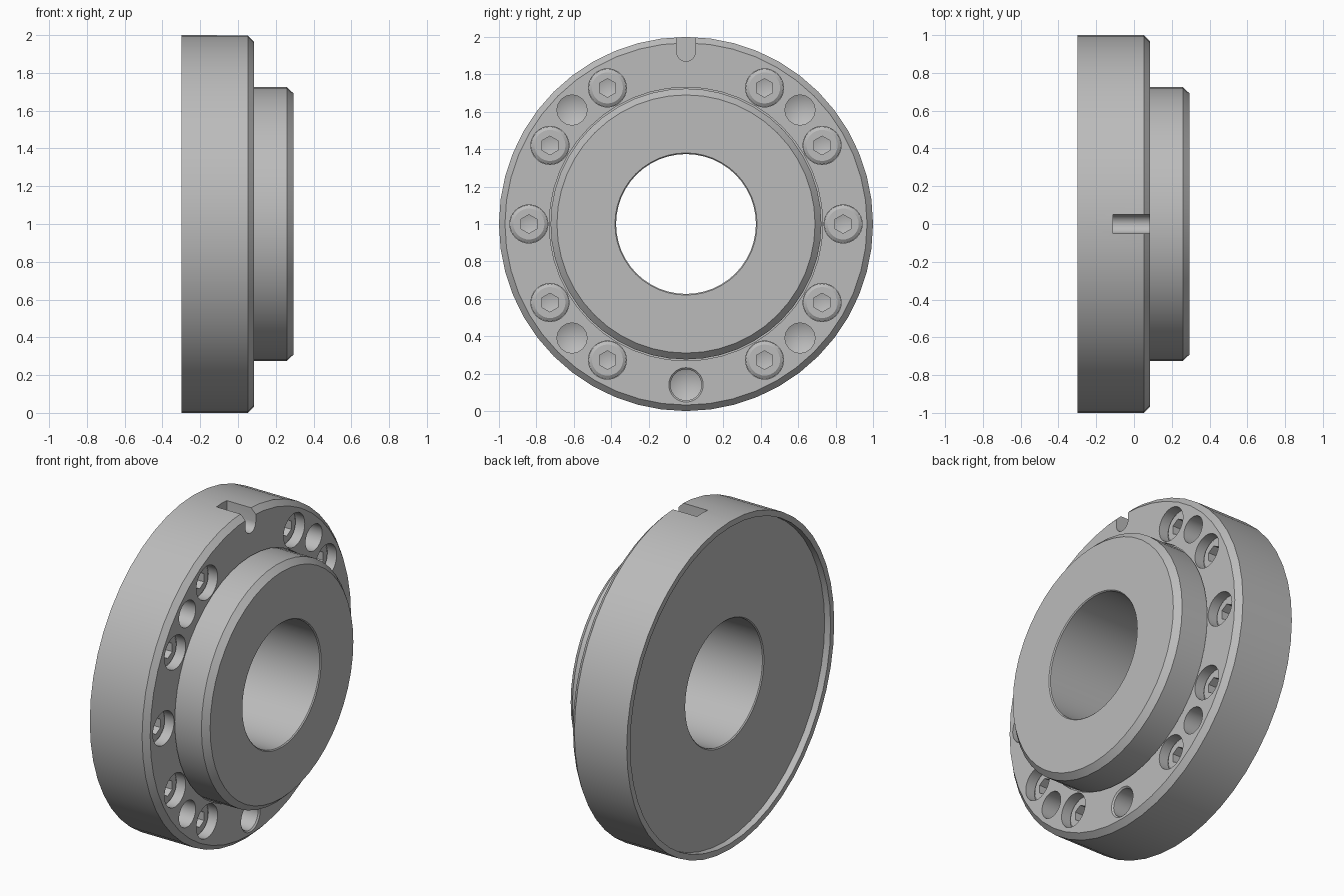
import bpy, bmesh
from math import sin, cos, pi, radians
from mathutils import Matrix

cube = bpy.data.objects.get("Cube")
if cube:
    bpy.data.objects.remove(cube)

steel = bpy.data.materials.new("grey_steel")
steel.use_nodes = True
GREY = (0.5, 0.5, 0.5, 1)
steel.diffuse_color = GREY
steel.node_tree.nodes["Principled BSDF"].inputs["Base Color"].default_value = GREY


def lathe(bm, profile, sides, y=0, z=0, closed=False):
    """Revolve (x, radius) points around an x-parallel axis; a zero radius makes a tip."""
    rings = []
    for x, r in profile:
        if r == 0:
            rings.append([bm.verts.new((x, y, z))] * sides)
        else:
            rings.append([bm.verts.new((x, y + r * sin(2 * pi * i / sides),
                                        z + r * cos(2 * pi * i / sides))) for i in range(sides)])
    pairs = list(zip(rings, rings[1:]))
    if closed:
        pairs.append((rings[-1], rings[0]))
    for a, b in pairs:
        for i in range(sides):
            j = (i + 1) % sides
            corners = list(dict.fromkeys((a[i], a[j], b[j], b[i])))
            bm.faces.new(corners)


def make(name, bm):
    bmesh.ops.recalc_face_normals(bm, faces=bm.faces)
    mesh = bpy.data.meshes.new(name)
    bm.to_mesh(mesh)
    bm.free()
    mesh.materials.append(steel)
    ob = bpy.data.objects.new(name, mesh)
    bpy.context.collection.objects.link(ob)
    return ob


def select(ob):
    bpy.ops.object.select_all(action='DESELECT')
    ob.select_set(True)
    bpy.context.view_layer.objects.active = ob


def cut(ob, cutter):
    mod = ob.modifiers.new("cut", 'BOOLEAN')
    mod.operation = 'DIFFERENCE'
    mod.solver = 'EXACT'
    mod.object = cutter
    select(ob)
    bpy.ops.object.modifier_apply(modifier=mod.name)
    bpy.data.objects.remove(cutter)


def smooth(ob):
    select(ob)
    bpy.ops.object.shade_smooth_by_angle(angle=radians(28))


def on_circle(radius, degrees):
    a = radians(degrees)
    return radius * cos(a), 1 + radius * sin(a)


BACK, FACE, END = -0.3, 0.085, 0.295
HEAD = FACE - 0.05
BOLT_ANGLES = (-60, -30, 0, 30, 60, 120, 150, 180, 210, 240)

# Flange and hub turned as one ring, with a recessed back and a fine groove around the hub
bm = bmesh.new()
lathe(bm, [(BACK, 1), (FACE - 0.032, 1), (FACE, 0.968), (FACE, 0.731), (FACE - 0.02, 0.731),
           (FACE - 0.02, 0.724), (END - 0.035, 0.724), (END, 0.69), (END, 0.38), (END - 0.006, 0.374),
           (BACK + 0.046, 0.374), (BACK + 0.04, 0.38), (BACK + 0.04, 0.965), (BACK, 0.965)],
      48, z=1, closed=True)
flange = make("flange_and_hub", bm)

# Bolt counterbores, drilled holes with conical bottoms
bm = bmesh.new()
for angle in BOLT_ANGLES:
    y, z = on_circle(0.84, angle)
    lathe(bm, [(FACE + 0.05, 0), (FACE + 0.05, 0.102), (HEAD - 0.1, 0.102), (HEAD - 0.1, 0)], 32, y, z)
for angle in (45, 135, 225, 315):
    y, z = on_circle(0.862, angle)
    lathe(bm, [(FACE + 0.05, 0), (FACE + 0.05, 0.08), (FACE - 0.15, 0.08), (FACE - 0.19, 0)], 32, y, z)
y, z = on_circle(0.86, 270)
lathe(bm, [(FACE + 0.05, 0), (FACE + 0.05, 0.092), (FACE, 0.092), (FACE - 0.008, 0.083),
           (FACE - 0.15, 0.083), (FACE - 0.19, 0)], 32, y, z)
cut(flange, make("hole_cutter", bm))

# Round-bottomed keyway at the top of the rim
bm = bmesh.new()
outline = [(-0.05, 2.1)] + [(-0.05 * cos(pi * i / 12), 1.92 - 0.05 * sin(pi * i / 12))
                            for i in range(13)] + [(0.05, 2.1)]
base = bm.faces.new([bm.verts.new((-0.11, y, z)) for y, z in outline])
top = bmesh.ops.extrude_face_region(bm, geom=[base])["geom"]
bmesh.ops.translate(bm, vec=(0.3, 0, 0), verts=[v for v in top if isinstance(v, bmesh.types.BMVert)])
cut(flange, make("keyway_cutter", bm))
smooth(flange)

# Socket bolt with a bevelled head, then copies sharing its mesh
bm = bmesh.new()
lathe(bm, [(HEAD, 0), (HEAD, 0.083), (HEAD - 0.012, 0.101), (HEAD - 0.11, 0.101), (HEAD - 0.11, 0)], 32)
bolt = make("bolt", bm)
bm = bmesh.new()
lathe(bm, [(HEAD + 0.05, 0), (HEAD + 0.05, 0.05), (HEAD - 0.05, 0.05), (HEAD - 0.065, 0)], 6)
cut(bolt, make("socket_cutter", bm))
smooth(bolt)
for n, angle in enumerate(BOLT_ANGLES):
    ob = bolt if n == 0 else bolt.copy()
    if n:
        bpy.context.collection.objects.link(ob)
    ob.name = f"bolt_{n + 1}"
    y, z = on_circle(0.84, angle)
    ob.location = (0, y, z)
